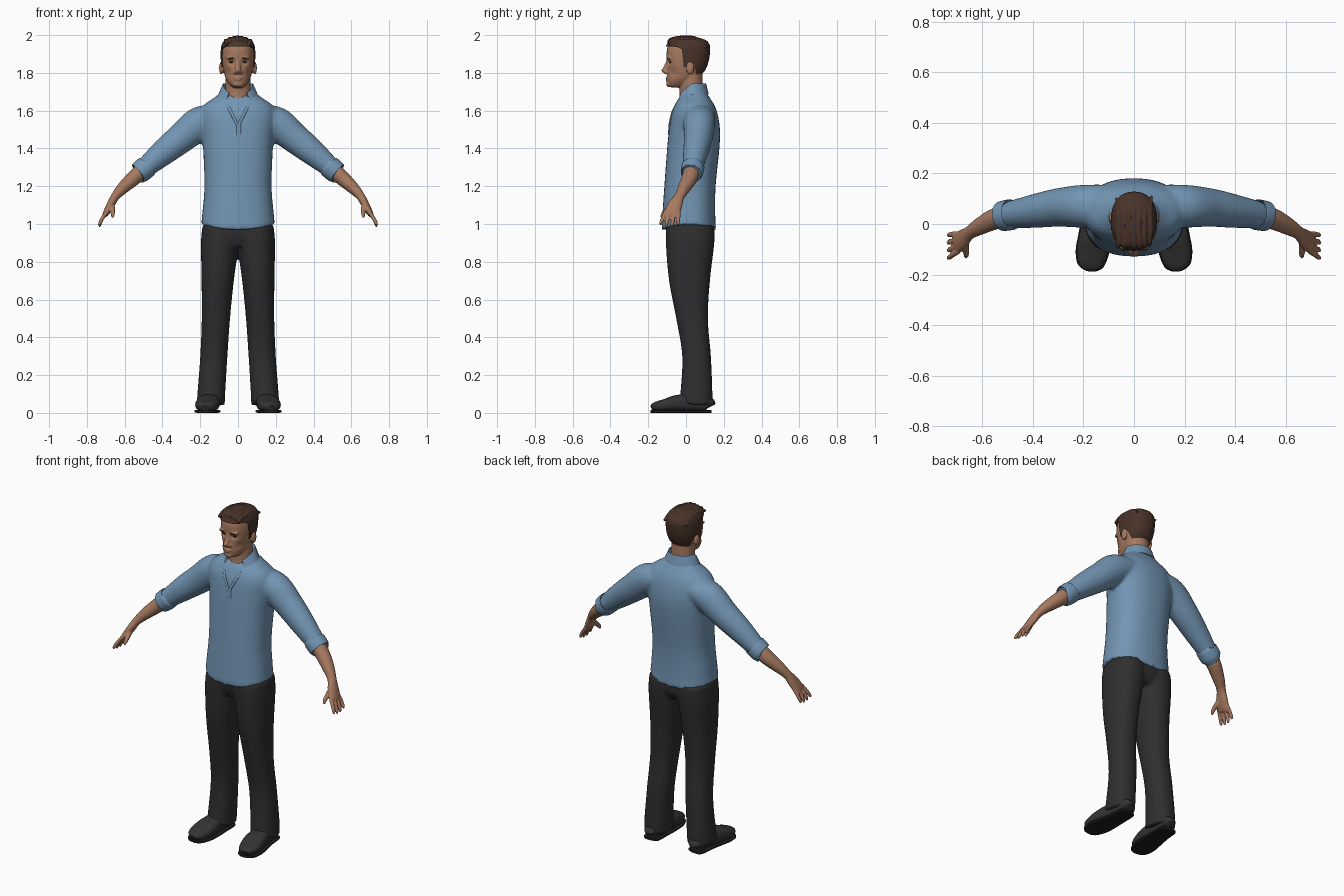
import bpy, bmesh, math, random
from mathutils import Vector, Matrix

random.seed(4)
cube = bpy.data.objects.get("Cube")
if cube:
    bpy.data.objects.remove(cube, do_unlink=True)
X, Y, Z = Vector((1, 0, 0)), Vector((0, 1, 0)), Vector((0, 0, 1))


def material(name, colour):
    m = bpy.data.materials.new(name)
    m.use_nodes = True
    m.diffuse_color = (*colour, 1)
    m.node_tree.nodes["Principled BSDF"].inputs["Base Color"].default_value = (*colour, 1)
    return m


SHIRT = material("shirt_blue", (0.17, 0.30, 0.45))
SKIN = material("skin", (0.38, 0.19, 0.115))
HAIR = material("hair_brown", (0.065, 0.033, 0.022))
PANTS = material("trouser_charcoal", (0.028, 0.028, 0.028))
SHOE = material("shoe_grey", (0.033, 0.033, 0.033))
SOLE = material("sole_black", (0.012, 0.012, 0.012))
EYE = material("eye_dark", (0.03, 0.02, 0.015))


def spline(rows, n=5):
    """Smooth in-between rows through the given ones."""
    out, last = [], len(rows) - 1
    for i in range(last):
        quad = list(zip(rows[max(i - 1, 0)], rows[i], rows[i + 1], rows[min(i + 2, last)]))
        for k in range(n):
            t = k / n
            out.append([b + t / 2 * (c - a + t * (2*a - 5*b + 4*c - d + t * (3*(b - c) + d - a)))
                        for a, b, c, d in quad])
    return out + [list(rows[-1])]


def loft(bm, rows, ref=Y, level=False, power=2.0, sides=32):
    """Skin a tube through rows of x, y, z, radius along ref, other radius."""
    rows = spline(rows)
    rings = []
    for i, (x, y, z, a, b) in enumerate(rows):
        nxt, prv = rows[min(i + 1, len(rows) - 1)], rows[max(i - 1, 0)]
        t = Z if level else (Vector(nxt[:3]) - Vector(prv[:3])).normalized()
        u = (ref - t * ref.dot(t)).normalized()
        v = t.cross(u)
        ring = []
        for k in range(sides):
            c, s = math.cos(math.tau * k / sides), math.sin(math.tau * k / sides)
            c, s = [math.copysign(abs(q) ** (2 / power), q) for q in (c, s)]
            ring.append(bm.verts.new(Vector((x, y, z)) + u * a * c + v * b * s))
        rings.append(ring)
    for r, q in zip(rings, rings[1:]):
        for k in range(sides):
            j = (k + 1) % sides
            bm.faces.new((r[k], r[j], q[j], q[k]))
    bm.faces.new(rings[0][::-1])
    bm.faces.new(rings[-1])


def slices(bm, rows, power=2.3):
    """Level cross-sections given as z, front, back, left edge, right edge."""
    loft(bm, [((l + r) / 2, (f + b) / 2, z, (b - f) / 2, (r - l) / 2)
              for z, f, b, l, r in rows], level=True, power=power)


def ball(bm, loc, size):
    bmesh.ops.create_icosphere(bm, subdivisions=3, radius=1,
                               matrix=Matrix.LocRotScale(Vector(loc), None, Vector(size)))


def apply(ob):
    bpy.context.view_layer.update()
    mesh = bpy.data.meshes.new_from_object(ob.evaluated_get(bpy.context.evaluated_depsgraph_get()))
    ob.modifiers.clear()
    ob.data = mesh


def finish(ob, mat):
    ob.data.materials.clear()
    ob.data.materials.append(mat)
    ob.data.shade_smooth()
    ob.data.set_sharp_from_angle(angle=math.radians(50))


def build(name, bm, mat, voxel=0, smooth=0):
    """Turn a bmesh into an object; voxel fuses its overlapping pieces."""
    bmesh.ops.recalc_face_normals(bm, faces=bm.faces[:])
    ob = bpy.data.objects.new(name, bpy.data.meshes.new(name))
    bm.to_mesh(ob.data)
    bm.free()
    bpy.context.collection.objects.link(ob)
    if voxel:
        mod = ob.modifiers.new("fuse", 'REMESH')
        mod.mode, mod.voxel_size = 'VOXEL', voxel
        mod = ob.modifiers.new("soften", 'SMOOTH')
        mod.factor, mod.iterations = 0.5, smooth
        apply(ob)
    finish(ob, mat)
    return ob


def push(ob, centre, size, offset):
    """Sculpt: move vertices near a point with a soft falloff."""
    for v in ob.data.vertices:
        d = v.co - Vector(centre)
        v.co += Vector(offset) * math.exp(-sum((d[k] / size[k]) ** 2 for k in range(3)))


# Shirt body and sleeves
bm = bmesh.new()
slices(bm, [(z, f, b, -w, w) for z, f, b, w in (
    (0.97, -.13, .16, .195), (1.05, -.125, .155, .19), (1.2, -.115, .157, .178),
    (1.4, -.1, .177, .185), (1.5, -.09, .18, .195), (1.58, -.078, .168, .2),
    (1.63, -.06, .15, .18), (1.67, -.035, .125, .125), (1.71, .005, .1, .075))])
for s in (1, -1):
    loft(bm, [(s * .1, .07, 1.57, .085, .06), (s * .2, .07, 1.535, .085, .088),
              (s * .3, .065, 1.455, .076, .08), (s * .4, .05, 1.375, .066, .069),
              (s * .5, .035, 1.29, .052, .052)])
shirt = build("shirt", bm, SHIRT, .01, 6)
for v in shirt.data.vertices:
    if v.co.z < 1.04:
        v.co.z += (1.04 - v.co.z) / .07 * .03 * (v.co.x / .195) ** 2

# Rolled cuffs
for s, side in ((1, "left"), (-1, "right")):
    bm = bmesh.new()
    loft(bm, [(s * .482, .038, 1.306, .056, .054), (s * .486, .037, 1.302, .061, .06),
              (s * .521, .031, 1.272, .059, .058), (s * .526, .03, 1.268, .052, .051)])
    build(side + "_cuff", bm, SHIRT)

# Collar: a folded strip around the neck
bm = bmesh.new()
strip = []
for i in range(41):
    a = math.radians(-142 + 284 * i / 40)
    sn, cs = math.sin(a), math.cos(a)
    front = max(0, -cs)
    strip.append([bm.verts.new(p) for p in (
        (sn * .074, .03 + cs * .066, 1.69 - .04 * front),
        (sn * .079, .032 + cs * .074, 1.745 - .06 * front),
        (sn * (.104 + .03 * front), .032 + cs * (.088 + .025 * front), 1.688 - .1 * front))])
for p, q in zip(strip, strip[1:]):
    for k in (0, 1):
        bm.faces.new((p[k], q[k], q[k + 1], p[k + 1]))
collar = build("collar", bm, SHIRT)
collar.modifiers.new("thickness", 'SOLIDIFY').thickness = .007
apply(collar)
finish(collar, SHIRT)

# Open neckline edges and placket
bm = bmesh.new()
for s in (1, -1):
    loft(bm, [(s * .058, -.05, 1.635, .004, .007), (s * .036, -.073, 1.59, .005, .008),
              (s * .003, -.088, 1.525, .004, .007)], sides=12)
loft(bm, [(.004, -.086, 1.535, .005, .012), (.004, -.092, 1.47, .004, .012)], sides=12)
build("placket", bm, SHIRT)

# Trousers
bm = bmesh.new()
slices(bm, [(.88, -.08, .12, -.12, .12), (.93, -.1, .145, -.18, .18),
            (.98, -.105, .145, -.18, .18), (1.03, -.1, .14, -.17, .17)])
for s in (1, -1):
    slices(bm, [(z, f, b, s * i, s * o) for z, f, b, i, o in (
        (.04, -.035, .137, .07, .217), (.1, -.03, .14, .068, .215), (.3, -.02, .132, .056, .2),
        (.5, -.052, .116, .042, .192), (.7, -.09, .127, .022, .193), (.9, -.107, .15, -.005, .196),
        (.99, -.105, .15, -.005, .188))], power=2.2)
trousers = build("trousers", bm, PANTS, .009, 5)
for s in (1, -1):
    push(trousers, (s * .145, -.04, .05), (.08, .06, .03), (0, -.005, .03))

# Shoes
for s, side in ((1, "left"), (-1, "right")):
    rows = [(.146, .13, .02, .025), (.147, .115, .044, .04), (.15, .04, .05, .047),
            (.157, -.05, .06, .043), (.165, -.11, .062, .033), (.172, -.16, .048, .025),
            (.175, -.18, .022, .016)]
    bm = bmesh.new()
    loft(bm, [(s * x, y, h + .008, w, h) for x, y, w, h in rows], ref=X, power=2.6)
    build(side + "_shoe", bm, SHOE)
    bm = bmesh.new()
    loft(bm, [(s * x, y * 1.02, .008, w + .004, .008) for x, y, w, h in rows], ref=X, power=5)
    build(side + "_sole", bm, SOLE)

# Forearms and hands
for s, side in ((1, "left"), (-1, "right")):
    bm = bmesh.new()
    loft(bm, [(s * .49, .035, 1.3, .044, .042), (s * .55, .02, 1.245, .042, .04),
              (s * .61, -.01, 1.19, .034, .032), (s * .65, -.035, 1.145, .027, .023),
              (s * .675, -.058, 1.1, .039, .021), (s * .7, -.076, 1.055, .041, .016),
              (s * .706, -.08, 1.045, .034, .009)])
    for k in range(4):
        o = (k - 1.5) * .023
        drop = .01 if k in (1, 2) else 0
        loft(bm, [(s * .693, -.073 + o, 1.067, .011, .011),
                  (s * .718, -.082 + o * 1.2, 1.03, .0105, .0105),
                  (s * .731, -.088 + o * 1.3, 1.005 - drop / 2, .0095, .0095),
                  (s * .733, -.09 + o * 1.3, .994 - drop, .005, .005)], sides=12)
    loft(bm, [(s * .67, -.06, 1.105, .016, .016), (s * .664, -.098, 1.075, .014, .014),
              (s * .663, -.122, 1.052, .011, .011), (s * .665, -.132, 1.035, .006, .006)],
         ref=X, sides=12)
    build(side + "_forearm_and_hand", bm, SKIN, .005, 3)

# Head, neck, ears and face
skull = [(1.722, -.075, -.03, .025), (1.735, -.094, 0, .042), (1.765, -.099, .045, .062),
         (1.8, -.1, .09, .074), (1.85, -.1, .112, .083), (1.9, -.103, .12, .085),
         (1.94, -.097, .119, .08), (1.965, -.075, .1, .064), (1.98, -.03, .06, .03)]
bm = bmesh.new()
slices(bm, [(z, f, b, -w, w) for z, f, b, w in skull])
loft(bm, [(0, .04, 1.6, .085, .08), (0, .03, 1.67, .066, .07), (0, .028, 1.72, .062, .067),
          (0, .025, 1.8, .062, .066)], level=True)
loft(bm, [(0, -.09, 1.872, .012, .012), (0, -.104, 1.84, .011, .012),
          (0, -.113, 1.812, .015, .017), (0, -.1, 1.795, .014, .018)], level=True)
ball(bm, (0, -.118, 1.813), (.012, .013, .011))
ball(bm, (0, -.088, 1.74), (.026, .017, .016))
ball(bm, (0, -.096, 1.774), (.024, .013, .006))
ball(bm, (0, -.095, 1.762), (.02, .013, .006))
for s in (1, -1):
    ball(bm, (s * .016, -.104, 1.803), (.01, .012, .009))
    ball(bm, (s * .034, -.088, 1.879), (.028, .016, .009))
    ball(bm, (s * .089, .022, 1.825), (.011, .021, .034))
head = build("head", bm, SKIN, .005, 3)
for s in (1, -1):
    push(head, (s * .034, -.095, 1.856), (.018, .03, .012), (0, .012, 0))
    push(head, (s * .06, -.07, 1.8), (.025, .03, .025), (-s * .004, .005, 0))

# Eyes and brows
for s, side in ((1, "left"), (-1, "right")):
    for part, y, z, size, mat in (("eye", -.082, 1.856, (.013, .006, .0045), EYE),
                                  ("brow", -.099, 1.878, (.018, .006, .0035), HAIR)):
        bm = bmesh.new()
        ball(bm, (s * .035, y, z), size)
        build(side + "_" + part, bm, mat)

# Short hair: a cap with combed locks, trimmed along the hairline
bm = bmesh.new()
g = .007
slices(bm, [(z + g, f - g, b + g, -w - g, w + g) for z, f, b, w in skull])
for i in range(-3, 4):
    x, j = i * .021, random.uniform(-.006, .006)
    dz = -4.5 * x * x
    loft(bm, [(x * 1.1, .105 + j, 1.953 + dz, .006, .006), (x, .05 + j, 1.984 + dz, .01, .01),
              (x + j / 2, -.02, 1.987 + dz, .011, .011),
              (x - j / 2, -.07 + j, 1.978 + dz, .011, .011),
              (x, -.092 + j, 1.968 + dz, .005, .006)], ref=X, sides=12)
hair = build("hair", bm, HAIR, .004, 1)
bm = bmesh.new()
outline = [(-.2, 1.942), (-.05, 1.938), (-.022, 1.925), (-.012, 1.83), (.008, 1.83),
           (.02, 1.855), (.042, 1.85), (.058, 1.785), (.2, 1.762), (.2, 2.1), (-.2, 2.1)]
base = bm.faces.new([bm.verts.new((-.2, y, z)) for y, z in outline])
extra = bmesh.ops.extrude_face_region(bm, geom=[base])["geom"]
bmesh.ops.translate(bm, vec=(.4, 0, 0), verts=[v for v in extra if isinstance(v, bmesh.types.BMVert)])
trim = build("hairline_cutter", bm, HAIR)
trim.hide_render = True
cut = hair.modifiers.new("hairline", 'BOOLEAN')
cut.operation, cut.object, cut.solver = 'INTERSECT', trim, 'EXACT'
apply(hair)
finish(hair, HAIR)
bpy.data.objects.remove(trim, do_unlink=True)
